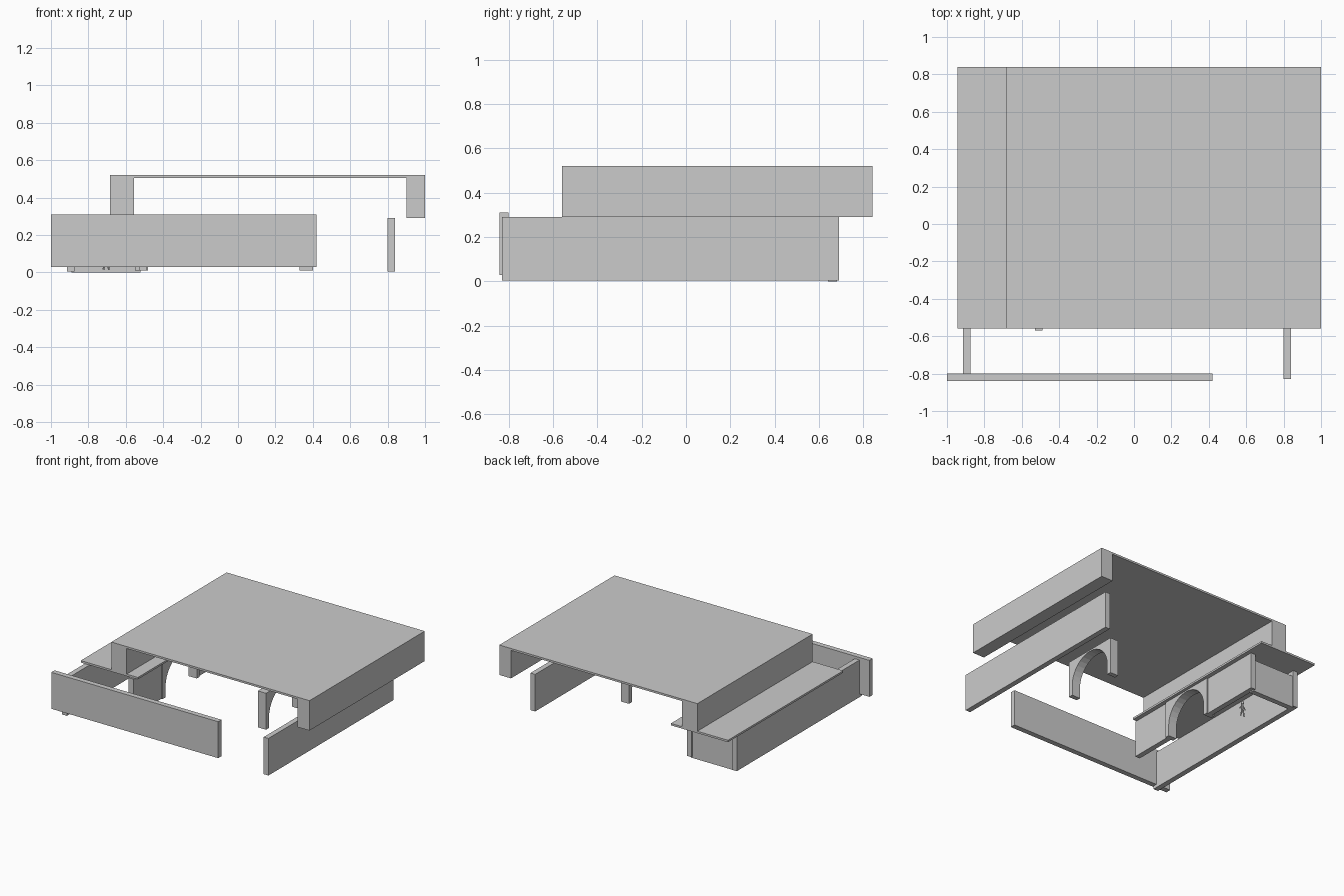
import bpy, bmesh, math
from mathutils import Vector

if "Cube" in bpy.data.objects:
    bpy.data.objects.remove(bpy.data.objects["Cube"])


def prism(name, pts, x0, x1):
    """Extrude a closed (y, z) outline from x0 to x1."""
    bm = bmesh.new()
    f = bm.faces.new([bm.verts.new((x0, y, z)) for y, z in pts])
    r = bmesh.ops.extrude_face_region(bm, geom=[f])
    moved = [v for v in r["geom"] if isinstance(v, bmesh.types.BMVert)]
    bmesh.ops.translate(bm, verts=moved, vec=(x1 - x0, 0, 0))
    bmesh.ops.recalc_face_normals(bm, faces=bm.faces)
    me = bpy.data.meshes.new(name)
    bm.to_mesh(me)
    bm.free()
    ob = bpy.data.objects.new(name, me)
    bpy.context.collection.objects.link(ob)
    return ob


def box(name, x0, x1, y0, y1, z0, z1):
    return prism(name, [(y0, z0), (y1, z0), (y1, z1), (y0, z1)], x0, x1)


def rod(name, a, b, radius):
    a, b = Vector(a), Vector(b)
    d = b - a
    bpy.ops.mesh.primitive_cylinder_add(vertices=8, radius=radius, depth=d.length,
                                        location=(a + b) / 2,
                                        rotation=d.to_track_quat("Z", "Y").to_euler())
    bpy.context.object.name = name


# Raised roof slab on two long side beams
box("roof_slab", -0.685, 1.0, -0.56, 0.84, 0.505, 0.52)
box("roof_beam_left", -0.685, -0.555, -0.56, 0.84, 0.308, 0.505)
box("roof_beam_right", 0.90, 1.0, -0.56, 0.84, 0.29, 0.505)

# Low side deck under the left beam
box("side_deck", -0.945, -0.46, -0.56, 0.84, 0.293, 0.308)

# Outer walls
box("front_wall", -1.0, 0.42, -0.84, -0.80, 0.03, 0.31)
box("left_wall", -0.915, -0.875, -0.83, 0.69, 0.005, 0.29)
box("right_wall", 0.80, 0.84, -0.83, 0.69, 0.005, 0.29)
box("back_wall", -0.89, -0.52, 0.64, 0.68, 0.0, 0.25)

# Inner wall, split by an archway
box("inner_wall_front", -0.53, -0.49, -0.57, -0.23, 0.01, 0.29)
box("inner_wall_back", -0.53, -0.49, 0.22, 0.69, 0.01, 0.29)

# Two archways: square outside, round opening
arc = [(-0.005 + 0.19 * math.cos(t * math.pi / 16), 0.09 + 0.19 * math.sin(t * math.pi / 16))
       for t in range(17)]
outline = [(-0.23, 0.01), (-0.23, 0.29), (0.22, 0.29), (0.22, 0.01), (0.185, 0.01)] + arc + [(-0.195, 0.01)]
prism("archway_left", outline, -0.55, -0.48)
prism("archway_right", outline, 0.33, 0.40)

# Tiny standing figurine in the left passage
fx, fy = -0.705, 0.34
rod("figurine_body", (fx, fy, 0.065), (fx, fy, 0.11), 0.009)
for side, s in (("left", -1), ("right", 1)):
    rod("figurine_leg_" + side, (fx + s * 0.004, fy, 0.07), (fx + s * 0.015, fy, 0.015), 0.005)
    rod("figurine_arm_" + side, (fx, fy, 0.105), (fx + s * 0.025, fy, 0.07), 0.004)
bpy.ops.mesh.primitive_uv_sphere_add(segments=10, ring_count=6, radius=0.012, location=(fx, fy, 0.122))
bpy.context.object.name = "figurine_head"
